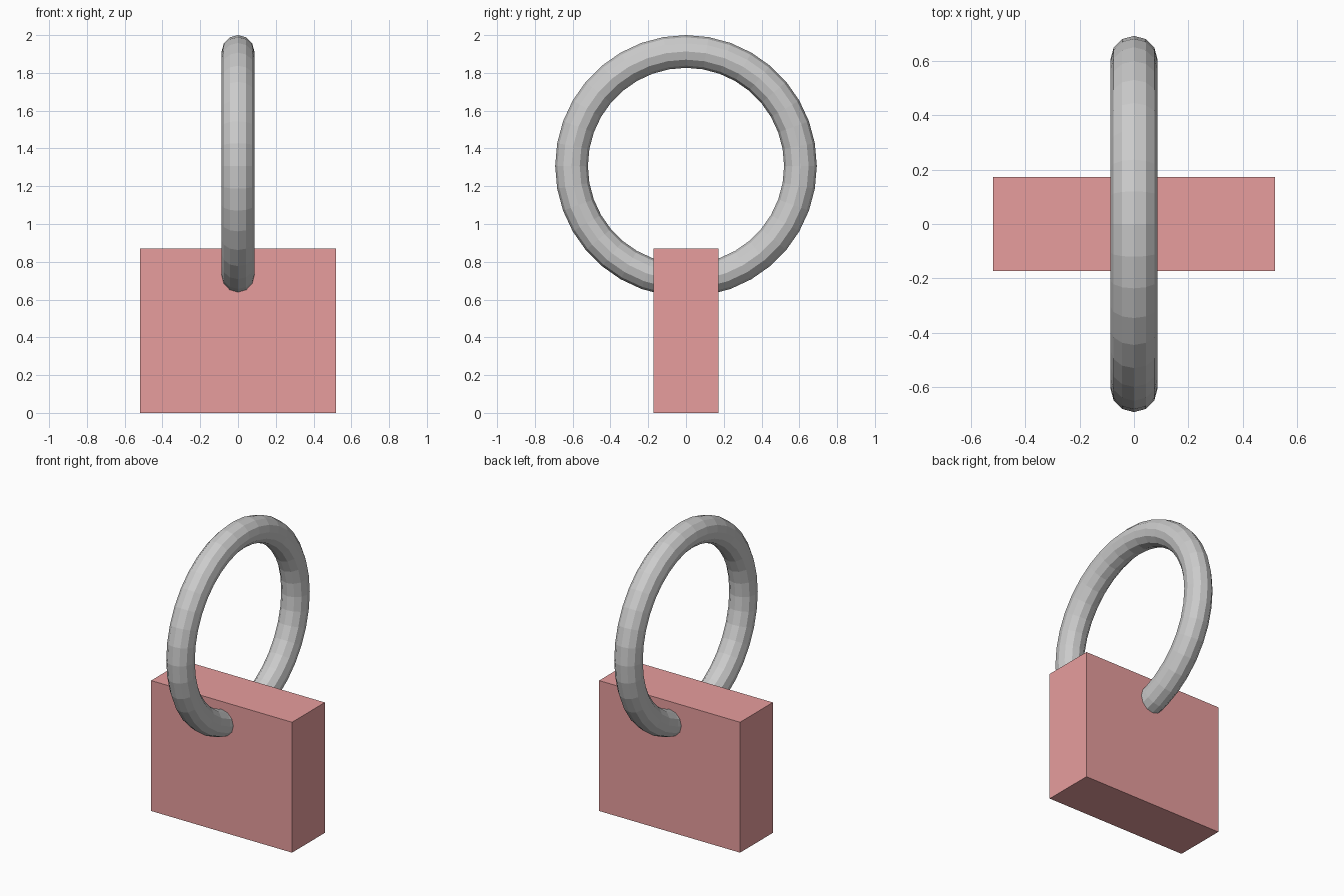
import bpy
from math import radians

if "Cube" in bpy.data.objects:
    bpy.data.objects.remove(bpy.data.objects["Cube"])

# Lock body: plain red block
bpy.ops.mesh.primitive_cube_add(size=1, location=(0, 0, 0.435))
body = bpy.context.object
body.name = "lock_body"
body.scale = (1.04, 0.346, 0.87)
bpy.ops.object.transform_apply(location=False, rotation=False, scale=True)
red = bpy.data.materials.new("red_paint")
red.diffuse_color = (0.8, 0.34, 0.34, 1)
red.use_nodes = True
red.node_tree.nodes["Principled BSDF"].inputs["Base Color"].default_value = red.diffuse_color
body.data.materials.append(red)

# Shackle: flat-shaded ring standing in the YZ plane, passing through the body
bpy.ops.mesh.primitive_torus_add(
    major_radius=0.606, minor_radius=0.0866,
    major_segments=36, minor_segments=12,
    location=(0, 0, 1.3074), rotation=(0, radians(90), 0))
ring = bpy.context.object
ring.name = "shackle_ring"
for face in ring.data.polygons:
    face.use_smooth = False
